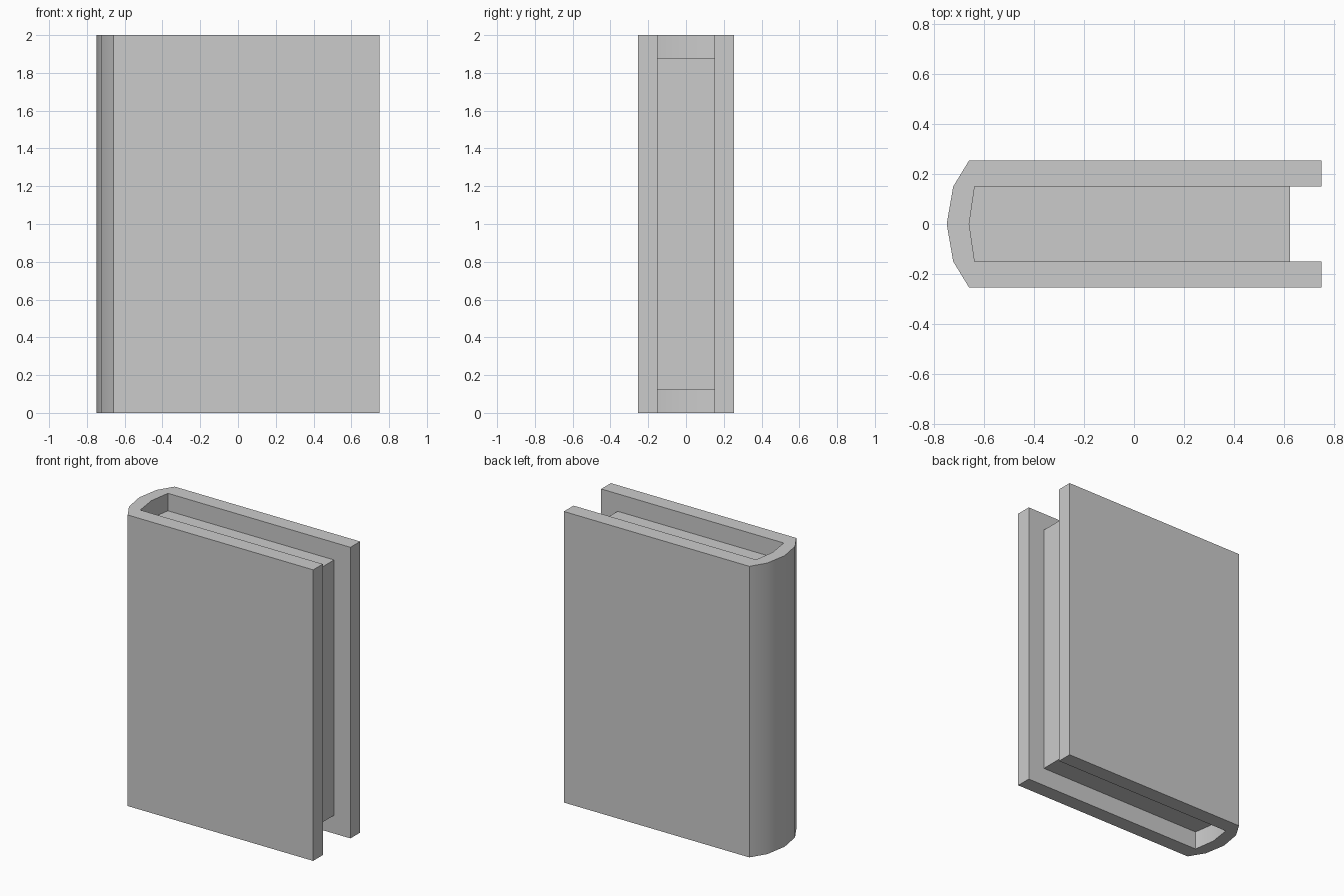
import bpy, bmesh, math

if "Cube" in bpy.data.objects:
    bpy.data.objects.remove(bpy.data.objects["Cube"])


def extrude_profile(name, pts, z0, z1):
    """Extrude a closed xy outline from z0 up to z1."""
    bm = bmesh.new()
    face = bm.faces.new([bm.verts.new((x, y, z0)) for x, y in pts])
    ext = bmesh.ops.extrude_face_region(bm, geom=[face], use_keep_orig=True)
    top = [v for v in ext["geom"] if isinstance(v, bmesh.types.BMVert)]
    bmesh.ops.translate(bm, verts=top, vec=(0, 0, z1 - z0))
    bmesh.ops.recalc_face_normals(bm, faces=bm.faces)
    mesh = bpy.data.meshes.new(name)
    bm.to_mesh(mesh)
    bm.free()
    obj = bpy.data.objects.new(name, mesh)
    bpy.context.collection.objects.link(obj)
    bpy.ops.object.select_all(action='DESELECT')
    obj.select_set(True)
    bpy.context.view_layer.objects.active = obj
    bpy.ops.object.shade_smooth_by_angle(angle=math.radians(30))
    return obj


def mirrored(half):
    """Complete a half outline (y >= 0, ending on y = 0) across y."""
    return half + [(x, -y) for x, y in reversed(half) if y > 0]


# Cover: two boards joined by a rounded spine
outer = mirrored([(0.75, 0.255), (-0.66, 0.255), (-0.724, 0.15), (-0.75, 0)])
inner = mirrored([(0.75, 0.15), (-0.638, 0.15), (-0.66, 0)])
extrude_profile("cover", outer + inner[::-1], 0, 2)

# Page block: recessed at top, bottom and fore edge, curved against the spine
pages = mirrored([(0.625, 0.15), (-0.638, 0.15), (-0.66, 0)])
extrude_profile("pages", pages, 0.125, 1.88)
